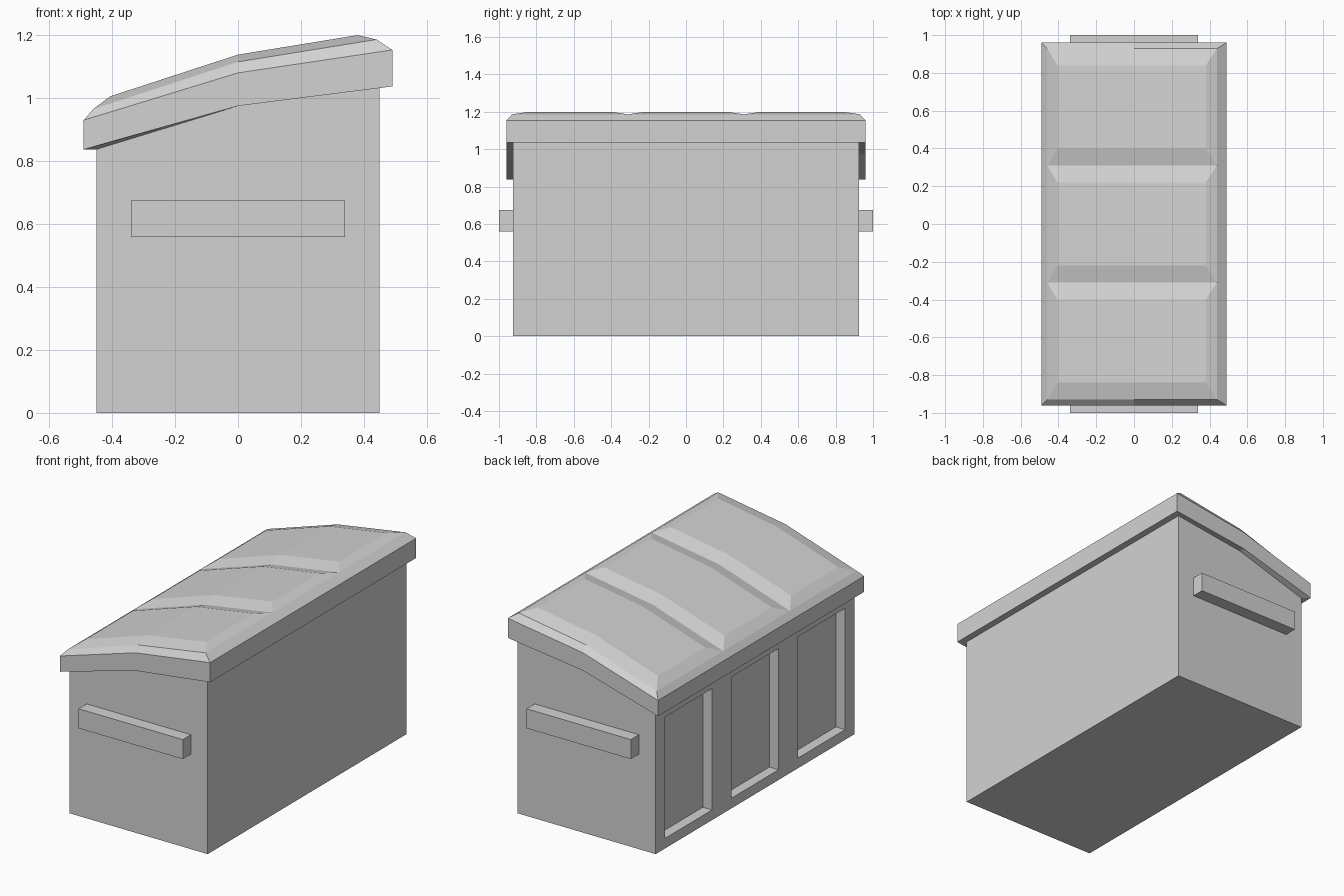
import bpy
import bmesh
from mathutils import Vector

if "Cube" in bpy.data.objects:
    bpy.data.objects.remove(bpy.data.objects["Cube"], do_unlink=True)

grey = bpy.data.materials.new("light_grey")
grey.use_nodes = True
colour = (0.65, 0.65, 0.65, 1)
grey.diffuse_color = colour
grey.node_tree.nodes["Principled BSDF"].inputs["Base Color"].default_value = colour


def finish(bm, name):
    bmesh.ops.recalc_face_normals(bm, faces=bm.faces)
    mesh = bpy.data.meshes.new(name)
    bm.to_mesh(mesh)
    bm.free()
    mesh.materials.append(grey)
    obj = bpy.data.objects.new(name, mesh)
    bpy.context.collection.objects.link(obj)
    return obj


def row(bm, profile, y):
    return [bm.verts.new((x, y, z)) for x, z in profile]


def strip(bm, a, b):
    for i in range(len(a) - 1):
        bm.faces.new((a[i], a[i + 1], b[i + 1], b[i]))


# Cross-sections as low side, middle and high side
SEAT = [(-0.45, 0.837), (0, 0.975), (0.45, 1.037)]
RIM_LOW = [(-0.49, 0.837), (0, 0.975), (0.49, 1.037)]
RIM_TOP = [(-0.49, 0.93), (0, 1.08), (0.49, 1.153)]
VALLEY = [(-0.46, 0.965), (0, 1.115), (0.44, 1.186)]
CREST = [(-0.405, 1.006), (0, 1.138), (0.38, 1.2)]
BODY_Y, LID_Y = 0.925, 0.96

# Body: extruded sloping-top section
bm = bmesh.new()
section = [(-0.45, 0)] + SEAT + [(0.45, 0)]
front, back = row(bm, section, -BODY_Y), row(bm, section, BODY_Y)
strip(bm, front + front[:1], back + back[:1])
bm.faces.new(front)
bm.faces.new(back)

# Three recessed panels on the low side
PANELS = [(-0.84, -0.4), (-0.22, 0.22), (0.4, 0.84)]
PANEL_Z = (0.06, 0.775)


def low_side():
    return [f for f in bm.faces if all(v.co.x < -0.449 for v in f.verts)]


cuts = [((0, y, 0), (0, 1, 0)) for pair in PANELS for y in pair]
cuts += [((0, 0, z), (0, 0, 1)) for z in PANEL_Z]
for point, normal in cuts:
    faces = low_side()
    edges = {e for f in faces for e in f.edges}
    verts = {v for f in faces for v in f.verts}
    bmesh.ops.bisect_plane(bm, geom=faces + list(edges) + list(verts),
                           plane_co=point, plane_no=normal)
for face in low_side():
    c = face.calc_center_median()
    if PANEL_Z[0] < c.z < PANEL_Z[1] and any(a < c.y < b for a, b in PANELS):
        made = bmesh.ops.extrude_discrete_faces(bm, faces=[face])["faces"]
        bmesh.ops.translate(bm, verts=made[0].verts, vec=Vector((0.06, 0, 0)))
bmesh.ops.remove_doubles(bm, verts=bm.verts, dist=0.0001)
finish(bm, "body")

# Lid: raised pads separated by shallow valleys
bm = bmesh.new()
rim = [row(bm, RIM_TOP, y) for y in (-LID_Y, LID_Y)]
low = [row(bm, RIM_LOW, y) for y in (-LID_Y, LID_Y)]
seat = [row(bm, SEAT, y) for y in (-BODY_Y, BODY_Y)]
valleys = [row(bm, VALLEY, y) for y in (-0.93, -0.31, 0.31, 0.93)]
pads = [[row(bm, CREST, y) for y in pair] for pair in PANELS]

strip(bm, rim[0], valleys[0])
strip(bm, valleys[3], rim[1])
for i, (start, end) in enumerate(pads):
    strip(bm, valleys[i], start)
    strip(bm, start, end)
    strip(bm, end, valleys[i + 1])
    for side in (0, 2):
        bm.faces.new((valleys[i][side], start[side], end[side], valleys[i + 1][side]))

# Lid edge band, bevelled sides and underside lip
for side in (0, 2):
    bm.faces.new([rim[0][side]] + [v[side] for v in valleys] + [rim[1][side]])
    bm.faces.new((rim[0][side], rim[1][side], low[1][side], low[0][side]))
    bm.faces.new((low[0][side], low[1][side], seat[1][side], seat[0][side]))
for end in (0, 1):
    strip(bm, rim[end], low[end])
    strip(bm, low[end], seat[end])
strip(bm, seat[0], seat[1])
finish(bm, "lid")

# Grab bars on both ends
for name, sign in (("front_handle", -1), ("back_handle", 1)):
    bm = bmesh.new()
    bmesh.ops.create_cube(bm, size=1)
    bmesh.ops.scale(bm, verts=bm.verts, vec=(0.68, 0.08, 0.115))
    bmesh.ops.translate(bm, verts=bm.verts, vec=(0, sign * 0.96, 0.617))
    finish(bm, name)
